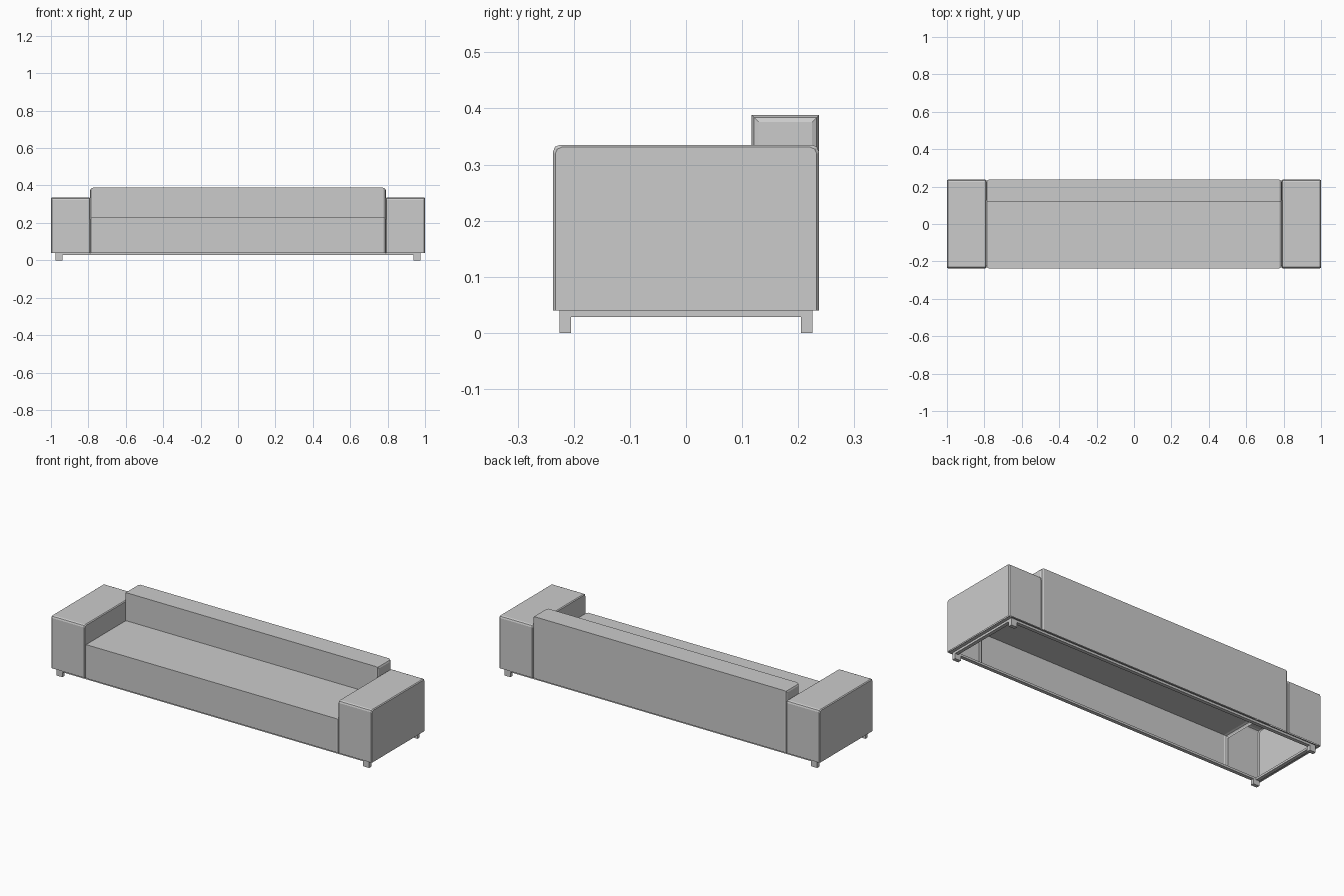
import bpy, bmesh, math

if "Cube" in bpy.data.objects:
    bpy.data.objects.remove(bpy.data.objects["Cube"])


def finish(name, bm):
    bmesh.ops.remove_doubles(bm, verts=bm.verts, dist=1e-5)
    bmesh.ops.recalc_face_normals(bm, faces=bm.faces)
    me = bpy.data.meshes.new(name)
    bm.to_mesh(me)
    bm.free()
    ob = bpy.data.objects.new(name, me)
    bpy.context.collection.objects.link(ob)
    return ob


def loft(bm, sections):
    """Skin open (y, z) profiles placed along x."""
    rows = [[bm.verts.new((x, y, z)) for y, z in pts] for x, pts in sections]
    for a, b in zip(rows, rows[1:]):
        for i in range(len(a) - 1):
            bm.faces.new((a[i], a[i + 1], b[i + 1], b[i]))
    return rows


def cap(bm, x, pts):
    bm.faces.new([bm.verts.new((x, y, z)) for y, z in pts])


def box(bm, x0, x1, y0, y1, z0, z1):
    r = bmesh.ops.create_cube(bm, size=1)
    for v in r["verts"]:
        v.co = ((x0 + x1) / 2 + v.co.x * (x1 - x0),
                (y0 + y1) / 2 + v.co.y * (y1 - y0),
                (z0 + z1) / 2 + v.co.z * (z1 - z0))


BOTTOM, SEAT, BACK, ARM = 0.04, 0.23, 0.388, 0.335
SPLIT = 0.79      # seat / arm boundary


# seat and backrest: one L-shaped open shell with softened ends
def seat_profile(d):
    return [(-0.237 + d, BOTTOM), (-0.237 + d, SEAT - d), (0.117 + d, SEAT - d),
            (0.117 + d, BACK - d), (0.237 - d, BACK - d),
            (0.237 - d, SEAT - d), (0.237 - d, BOTTOM)]


steps = [(SPLIT, 0.012), (0.786, 0.004), (0.776, 0.0)]
sections = [(-x, seat_profile(d)) for x, d in steps]
sections += [(x, seat_profile(d)) for x, d in reversed(steps)]
bm = bmesh.new()
loft(bm, sections)
for s in (-1, 1):
    cap(bm, s * SPLIT, seat_profile(0.012)[2:6])
finish("seat_and_backrest", bm)


# arms: round-topped shells, open below and toward the seat cavity
def arm_profile(d):
    h, t, r = 0.237 - d, ARM - d, 0.012
    arc = [(h - r + r * math.cos(a), t - r + r * math.sin(a))
           for a in (0, math.pi / 4, math.pi / 2)]
    right = [(h, BOTTOM), (h, 0.21)] + arc
    return right + [(-y, z) for y, z in reversed(right)]


for s, side in ((-1, "left"), (1, "right")):
    bm = bmesh.new()
    loft(bm, [(s * x, arm_profile(d)) for x, d in
              ((SPLIT, 0.004), (SPLIT + 0.005, 0), (0.995, 0), (1.0, 0.004))])
    cap(bm, s, arm_profile(0.004))
    cap(bm, s * SPLIT, arm_profile(0.004)[1:-1])
    for q in (-1, 1):
        cap(bm, s * SPLIT, [(q * 0.233, BOTTOM), (q * 0.225, BOTTOM),
                            (q * 0.225, 0.21), (q * 0.233, 0.21)])
    finish(side + "_arm", bm)

# base frame: thin ring under the upholstery
bm = bmesh.new()
for s in (-1, 1):
    y0, y1 = sorted((s * 0.205, s * 0.225))
    box(bm, -0.975, 0.975, y0, y1, 0.028, BOTTOM)
    x0, x1 = sorted((s * 0.955, s * 0.975))
    box(bm, x0, x1, -0.205, 0.205, 0.028, BOTTOM)
finish("base_frame", bm)

# upholstery lip between the frame and the shell edge
bm = bmesh.new()
for s in (-1, 1):
    for pts in ([(-0.995, 0.233), (0.995, 0.233), (0.975, 0.225), (-0.975, 0.225)],):
        bm.faces.new([bm.verts.new((x, s * y, BOTTOM)) for x, y in pts])
    bm.faces.new([bm.verts.new((s * x, y, BOTTOM)) for x, y in
                  ((0.995, -0.233), (0.995, 0.233), (0.975, 0.225), (0.975, -0.225))])
finish("lower_lip", bm)

# four short legs
for sx, a in ((-1, "left"), (1, "right")):
    for sy, b in ((-1, "front"), (1, "back")):
        bm = bmesh.new()
        x0, x1 = sorted((sx * 0.938, sx * 0.975))
        y0, y1 = sorted((sy * 0.205, sy * 0.225))
        box(bm, x0, x1, y0, y1, 0, 0.03)
        finish(f"{b}_{a}_leg", bm)
